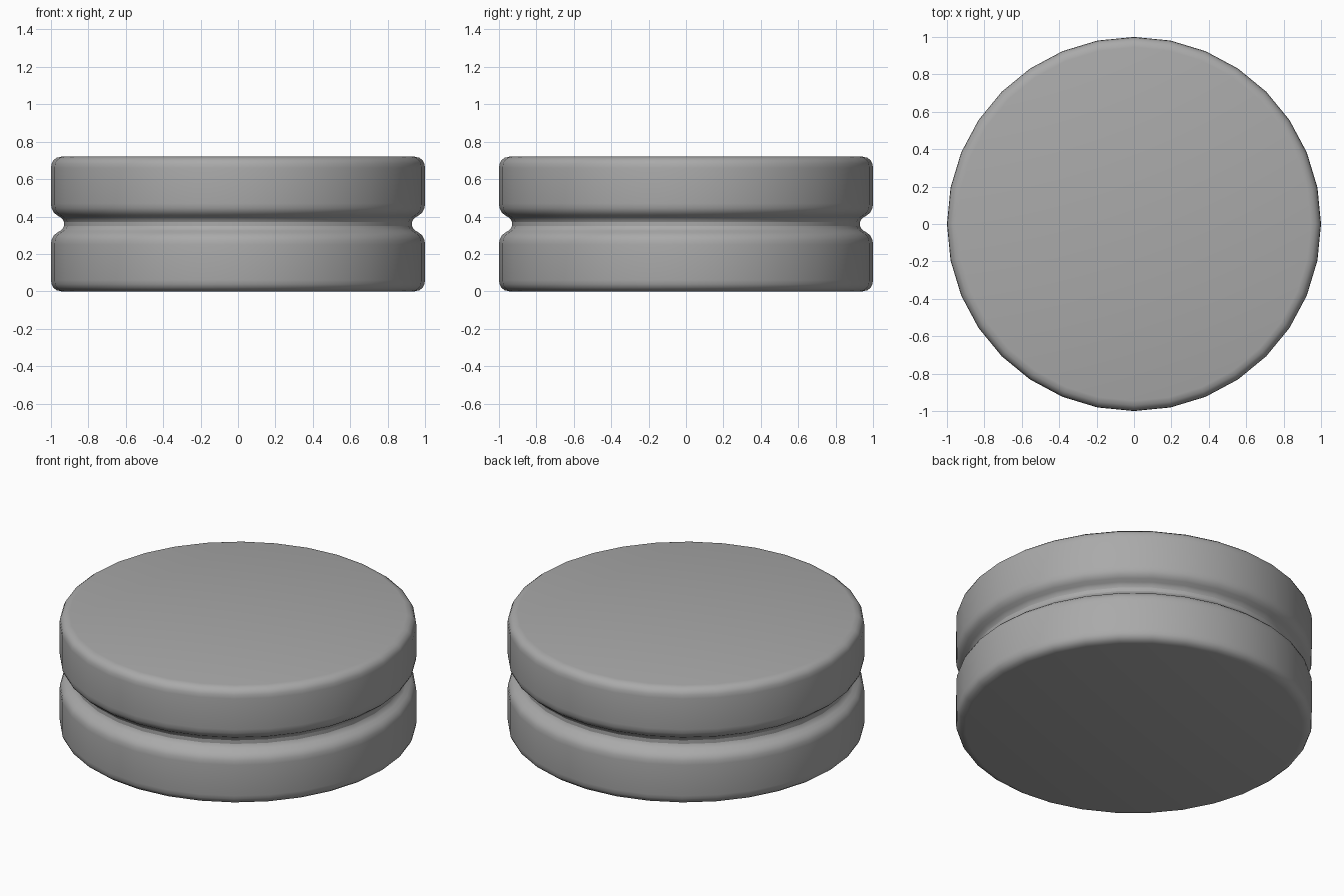
import bpy
import bmesh
import math

if "Cube" in bpy.data.objects:
    bpy.data.objects.remove(bpy.data.objects["Cube"])

SIDES = 32
HEIGHT = 0.72

grey = bpy.data.materials.new("plain grey")
grey.use_nodes = True
colour = (0.4, 0.4, 0.4, 1)
grey.diffuse_color = colour
grey.node_tree.nodes["Principled BSDF"].inputs["Base Color"].default_value = colour


def lathe(name, profile, cap_first=False):
    """Turn a (radius, height) profile around z."""
    bm = bmesh.new()
    rings = []
    for r, z in profile:
        rings.append([bm.verts.new((r * math.cos(a), r * math.sin(a), z))
                      for a in (i * math.tau / SIDES for i in range(SIDES))])
    for low, high in zip(rings, rings[1:]):
        for i in range(SIDES):
            j = (i + 1) % SIDES
            bm.faces.new((low[i], low[j], high[j], high[i]))
    if cap_first:
        bm.faces.new(rings[0][::-1])
    # A downward profile turns the faces inside out
    if profile[0][1] > profile[-1][1]:
        bmesh.ops.reverse_faces(bm, faces=bm.faces[:])
    mesh = bpy.data.meshes.new(name)
    bm.to_mesh(mesh)
    bm.free()
    mesh.materials.append(grey)
    obj = bpy.data.objects.new(name, mesh)
    bpy.context.collection.objects.link(obj)
    bpy.ops.object.select_all(action="DESELECT")
    obj.select_set(True)
    bpy.context.view_layer.objects.active = obj
    bpy.ops.object.shade_smooth_by_angle(angle=math.radians(40))


# Rounded outer rim, straight wall, then an S-curve into the groove
half = [(0.945, 0), (0.97, 0.006), (0.988, 0.02), (0.997, 0.038), (1, 0.06),
        (1, 0.25), (0.997, 0.275), (0.987, 0.296), (0.97, 0.312),
        (0.95, 0.324), (0.937, 0.336), (0.931, 0.349)]

lathe("lower_disc", half, cap_first=True)
lathe("upper_disc", [(r, HEIGHT - z) for r, z in half], cap_first=True)

# Narrow band joining the discs at the bottom of the groove
lathe("groove_band", [(0.93, 0.345), (0.93, HEIGHT - 0.345)])
